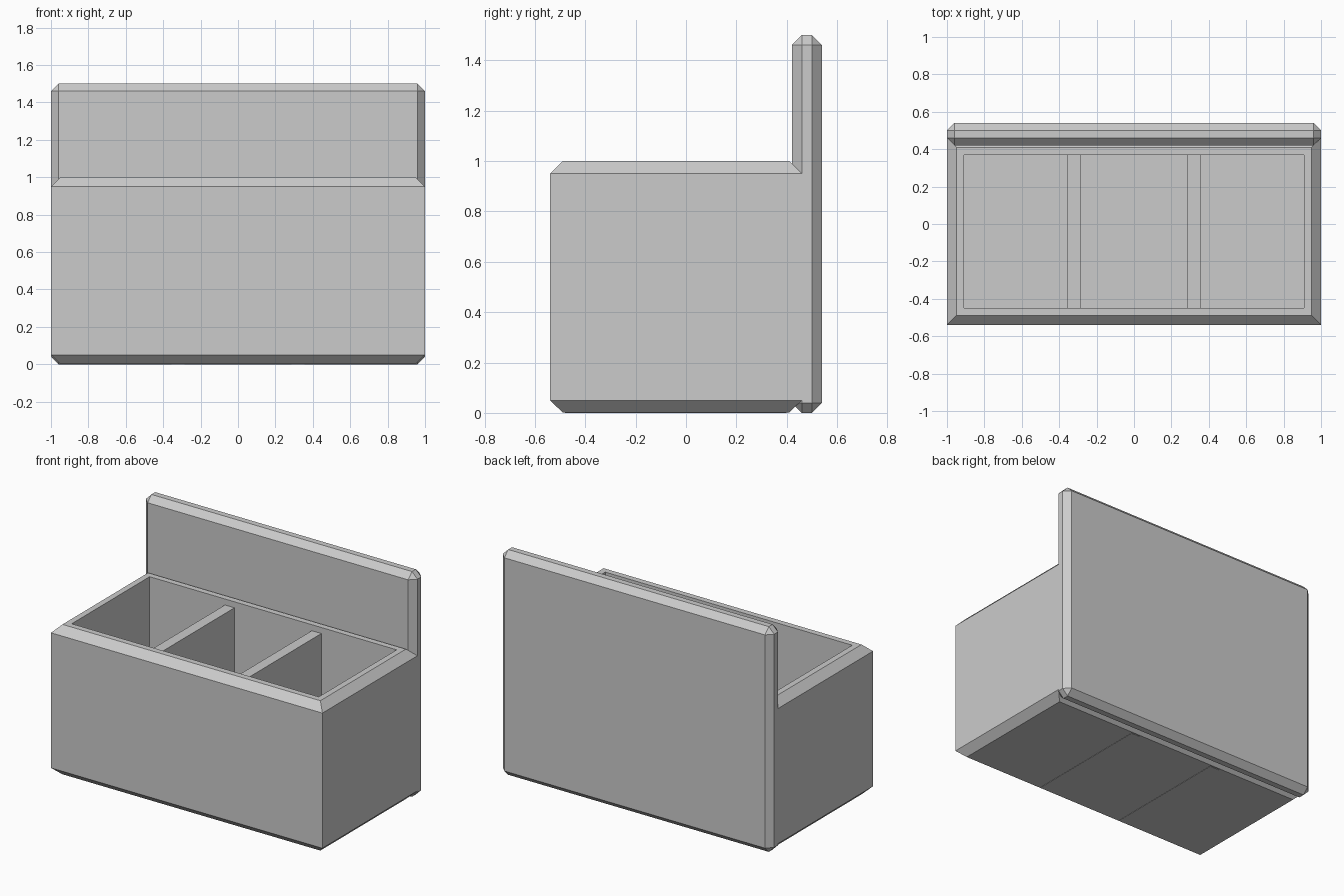
import bpy
import bmesh
from mathutils import Vector

cube = bpy.data.objects.get("Cube")
if cube:
    bpy.data.objects.remove(cube, do_unlink=True)

grey = bpy.data.materials.new("light_grey")
grey.use_nodes = True
colour = (0.6, 0.6, 0.6, 1)
grey.diffuse_color = colour
grey.node_tree.nodes["Principled BSDF"].inputs["Base Color"].default_value = colour


def add_object(name, bm):
    bmesh.ops.recalc_face_normals(bm, faces=bm.faces)
    mesh = bpy.data.meshes.new(name)
    bm.to_mesh(mesh)
    bm.free()
    mesh.materials.append(grey)
    obj = bpy.data.objects.new(name, mesh)
    bpy.context.collection.objects.link(obj)
    return obj


def add_block(name, low, high, bevel=0):
    low, high = Vector(low), Vector(high)
    bm = bmesh.new()
    bmesh.ops.create_cube(bm, size=1)
    for v in bm.verts:
        v.co = (low + high) / 2 + v.co * (high - low)
    if bevel:
        bmesh.ops.bevel(bm, geom=bm.edges[:], offset=bevel, segments=1,
                        affect='EDGES')
    return add_object(name, bm)


# Open bin: rectangles stacked from the underside, over the rim, to the floor
FRONT, BACK, HALF = -0.54, 0.46, 1.0
CHAMFER, WALL = 0.05, 0.09
sections = [
    (CHAMFER, 0.002),
    (0, CHAMFER),
    (0, 1 - CHAMFER),
    (CHAMFER, 1),
    (WALL, 1),
    (WALL, WALL),
]
bm = bmesh.new()
rings = []
for inset, z in sections:
    x, y0, y1 = HALF - inset, FRONT + inset, BACK - inset
    rings.append([bm.verts.new((px, py, z)) for px, py in
                  ((-x, y0), (x, y0), (x, y1), (-x, y1))])
for a, b in zip(rings, rings[1:]):
    for i in range(4):
        j = (i + 1) % 4
        bm.faces.new((a[i], a[j], b[j], b[i]))
bm.faces.new(rings[0])
bm.faces.new(rings[-1])
add_object("storage_bin", bm)

# Dividers between the three compartments, let into the bin walls
for side, x in (("right", -0.32), ("left", 0.32)):
    add_block(side + "_divider", (x - 0.035, FRONT + 0.06, 0),
              (x + 0.035, BACK - 0.06, 0.96))

# Tall chamfered back board
add_block("back_board", (-HALF, 0.42, 0), (HALF, 0.54, 1.5), bevel=0.04)
